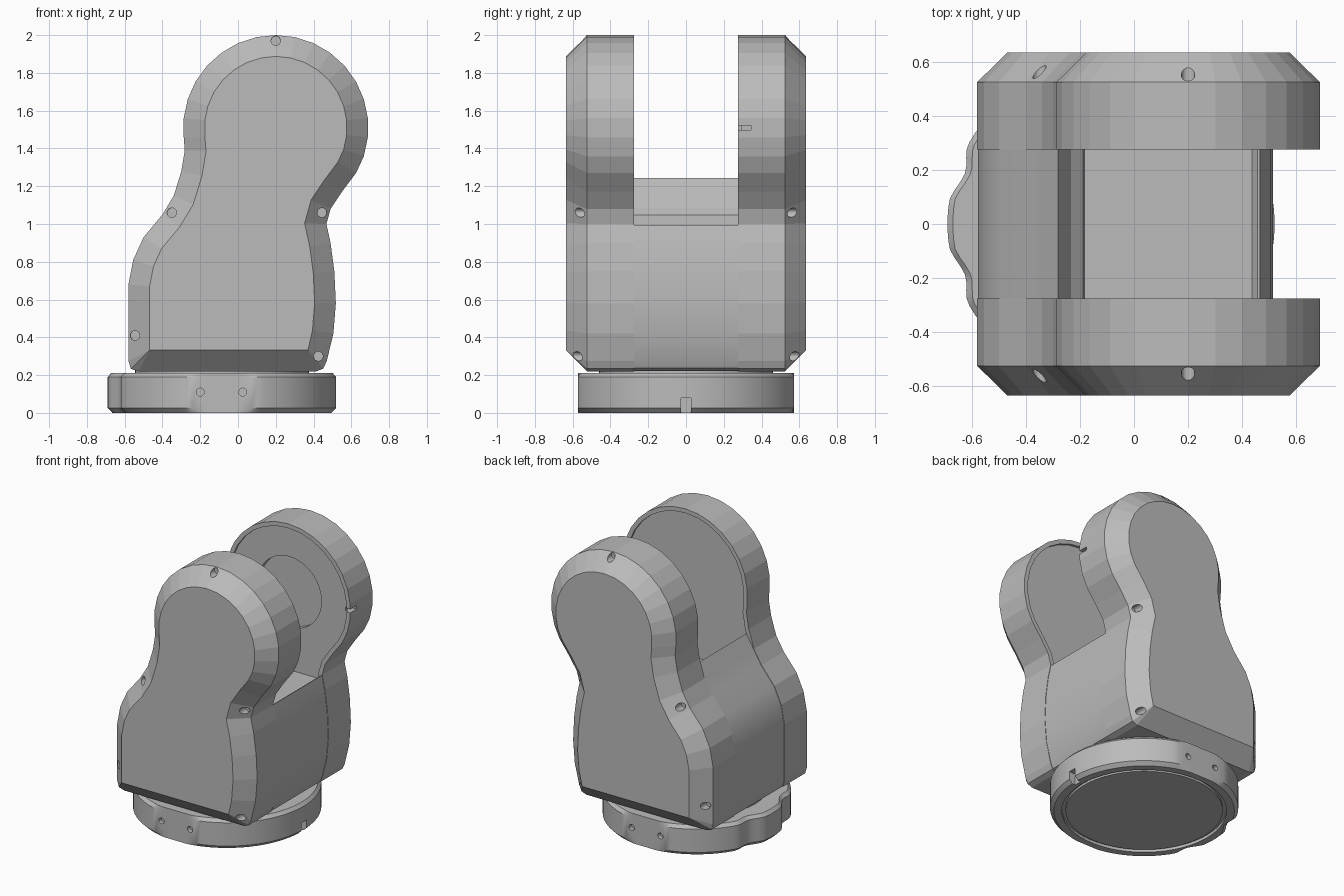
import bpy, bmesh
from math import sin, cos, pi, radians, hypot
from mathutils import Matrix, Vector

cube = bpy.data.objects.get("Cube")
if cube:
    bpy.data.objects.remove(cube, do_unlink=True)

grey = bpy.data.materials.new("housing_grey")
grey.use_nodes = True
grey.diffuse_color = (0.5, 0.5, 0.5, 1)
grey.node_tree.nodes["Principled BSDF"].inputs["Base Color"].default_value = grey.diffuse_color


def finish(bm, name, smooth=None):
    bmesh.ops.remove_doubles(bm, verts=bm.verts, dist=0.0001)
    bmesh.ops.recalc_face_normals(bm, faces=bm.faces)
    mesh = bpy.data.meshes.new(name)
    bm.to_mesh(mesh)
    bm.free()
    mesh.materials.append(grey)
    ob = bpy.data.objects.new(name, mesh)
    bpy.context.collection.objects.link(ob)
    if smooth:
        bpy.ops.object.select_all(action='DESELECT')
        ob.select_set(True)
        bpy.context.view_layer.objects.active = ob
        bpy.ops.object.shade_smooth_by_angle(angle=radians(smooth))
    return ob


def loft(name, loops, smooth=None):
    """Skin a stack of equal-length closed loops and cap both ends."""
    bm = bmesh.new()
    rings = [[bm.verts.new(p) for p in loop] for loop in loops]
    for a, b in zip(rings, rings[1:]):
        for i in range(len(a)):
            bm.faces.new((a[i - 1], a[i], b[i], b[i - 1]))
    bm.faces.new(rings[0])
    bm.faces.new(rings[-1])
    return finish(bm, name, smooth)


def inset(points, d):
    """Mitred inset of a counter-clockwise outline."""
    out = []
    for i, p in enumerate(points):
        p = Vector(p)
        e1 = (p - Vector(points[i - 1])).normalized()
        e2 = (Vector(points[(i + 1) % len(points)]) - p).normalized()
        n1, n2 = Vector((-e1.y, e1.x)), Vector((-e2.y, e2.x))
        out.append(tuple(p + (n1 + n2) * d / (1 + n1.dot(n2))))
    return out


def drill(bm, centre, r, depth, axis='Y', seg=16):
    turn = Matrix.Rotation(pi / 2, 4, 'X') if axis == 'Y' else Matrix()
    bmesh.ops.create_cone(bm, cap_ends=True, segments=seg, radius1=r, radius2=r,
                          depth=depth, matrix=Matrix.Translation(centre) @ turn)


def block(bm, centre, size):
    bmesh.ops.create_cube(bm, size=1, matrix=Matrix.Translation(centre) @ Matrix.Diagonal((*size, 1)))


def cut(target, bm, name):
    cutter = finish(bm, name)
    cutter.hide_render = True
    cutter.hide_viewport = True
    cutter.display_type = 'WIRE'
    mod = target.modifiers.new("cut", 'BOOLEAN')
    mod.object = cutter
    mod.operation = 'DIFFERENCE'
    mod.solver = 'EXACT'


# Side outline: right flank, round head, left flank (x, z)
right_flank = [(0.46, 0.22), (0.505, 0.42), (0.518, 0.58), (0.51, 0.75), (0.49, 0.9), (0.468, 1.0),
               (0.49, 1.08), (0.55, 1.17), (0.625, 1.27)]
head = [(0.2 + 0.49 * cos(radians(a)), 1.51 + 0.49 * sin(radians(a))) for a in range(-18, 187, 12)]
left_flank = [(-0.282, 1.39), (-0.3, 1.28), (-0.34, 1.15), (-0.4, 1.05), (-0.5, 0.93),
              (-0.555, 0.81), (-0.58, 0.68), (-0.58, 0.22)]
outline = right_flank + head + left_flank


def soften(points):
    """Replace the two bottom corners by small three-point rounds."""
    (rx, z), (lx, _) = points[0], points[-1]
    right = [(rx - 0.045, z), (rx - 0.008, z + 0.015), (rx + 0.01, z + 0.055)]
    left = [(lx, z + 0.055), (lx + 0.013, z + 0.013), (lx + 0.055, z)]
    return right + points[1:-1] + left


def tripled(points):
    return [points[0]] * 3 + points[1:-1] + [points[-1]] * 3


screws = [(0.2, 1.97), (-0.35, 1.06), (0.445, 1.06), (-0.545, 0.41), (0.425, 0.3)]
for side, name in ((-1, "front_arm"), (1, "back_arm")):
    # Shell with a chamfered outside and a thin lip around the inside
    profile = [(soften(outline), 0.275), (soften(outline), 0.525), (tripled(inset(outline, 0.112)), 0.635)]
    lip = tripled(inset(outline, 0.03))
    profile = [(lip, 0.292), (lip, 0.275)] + profile
    arm = loft(name, [[(x, side * y, z) for x, z in pts] for pts, y in profile])
    bm = bmesh.new()
    for x, z in screws:
        drill(bm, (x, side * 0.615, z), 0.025, 0.2)
    if side > 0:
        drill(bm, (0.2, 0.26, 1.51), 0.25, 0.14, seg=48)
        block(bm, (0.68, 0.3, 1.51), (0.08, 0.09, 0.025))
    cut(arm, bm, name + "_cutter")

# Middle housing with the open cradle between the arms
middle = [p for p in soften(outline) if p[1] <= 1.0 and p[0] > 0]
middle += [(0.455, 0.995), (0.435, 0.96), (-0.18, 0.96), (-0.185, 1.05), (-0.23, 1.09), (-0.28, 1.25)]
middle += [p for p in soften(outline) if p[1] < 1.25 and p[0] < 0]
middle = inset(middle, 0.003)
loft("middle_housing", [[(x, y, z) for x, z in middle] for y in (-0.32, 0.32)], 25)


# Turntable base: round, flattened front and back, two scallops on the right
def base_loop(z, r, steps=120):
    loop = []
    for i in range(steps):
        a = 2 * pi * i / steps
        x, y = r * cos(a), r * sin(a)
        if x < 0:
            dent = max(0, 1 - abs(abs(y) - 0.19) / 0.11)
            x += 0.035 * dent * dent * (3 - 2 * dent)
        loop.append((x - 0.085, max(-0.573, min(0.573, y)), z))
    return loop


base = loft("turntable_base", [base_loop(0, 0.58), base_loop(0.025, 0.605),
                               base_loop(0.19, 0.605), base_loop(0.212, 0.585)], 25)
bm = bmesh.new()
for side in (-1, 1):
    for x in (-0.2, 0.025):
        drill(bm, (x, side * 0.573, 0.11), 0.021, 0.06)
block(bm, (0.51, 0, 0.03), (0.08, 0.055, 0.1))
drill(bm, (-0.085, 0, 0), 0.53, 0.04, 'Z', 64)
cut(base, bm, "base_cutter")

# Underside plate and the neck joining base and housing
for name, r, low, high in (("underside_plate", 0.505, 0.004, 0.05), ("neck", 0.46, 0.2, 0.23)):
    bm = bmesh.new()
    drill(bm, (-0.085, 0, (low + high) / 2), r, high - low, 'Z', 64)
    finish(bm, name, 30)
